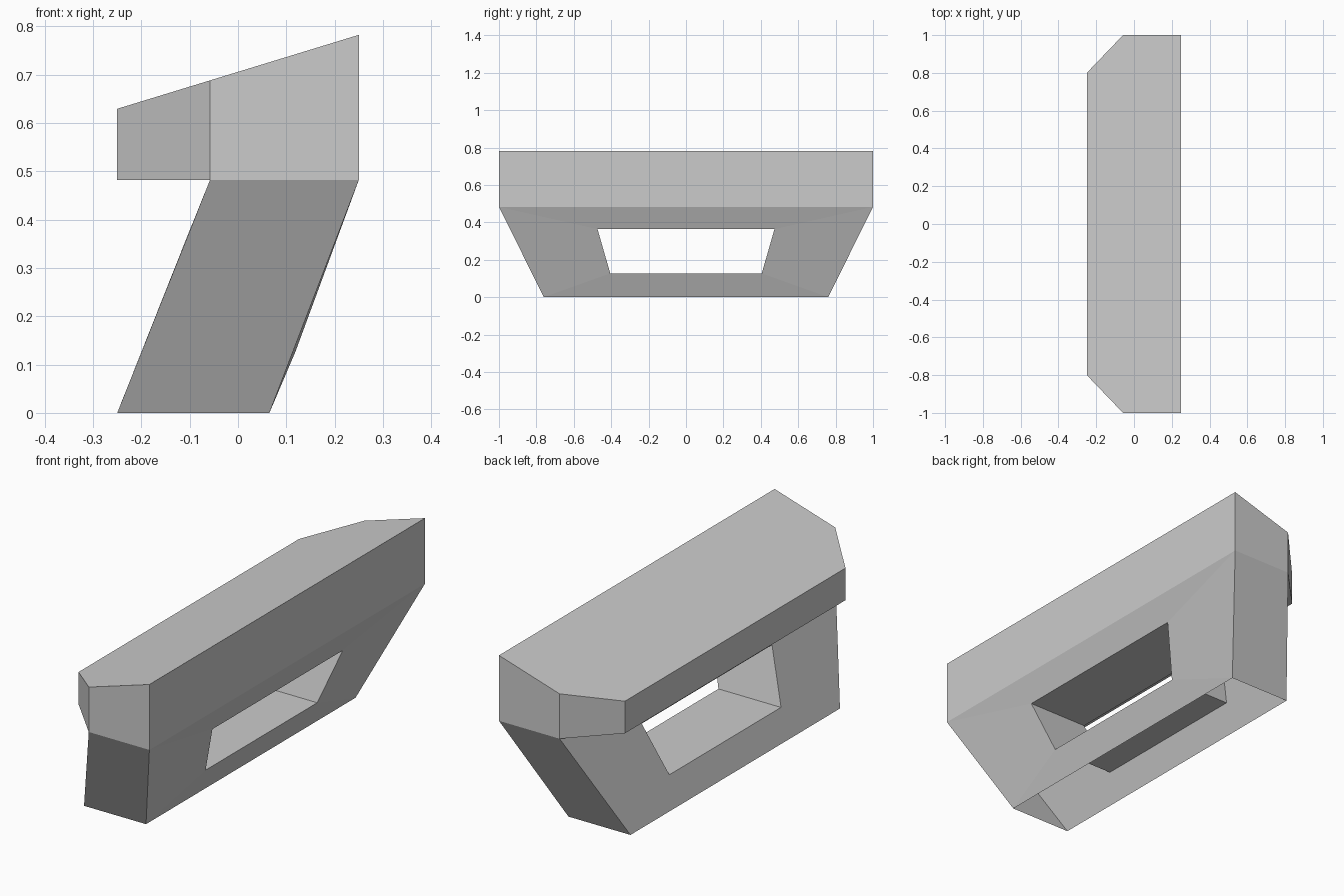
import bpy, bmesh

cube = bpy.data.objects.get("Cube")
if cube:
    bpy.data.objects.remove(cube, do_unlink=True)

# Single grey paint
grey = bpy.data.materials.new("plain grey")
grey.use_nodes = True
colour = (0.6, 0.6, 0.6, 1)
grey.diffuse_color = colour
grey.node_tree.nodes["Principled BSDF"].inputs["Base Color"].default_value = colour

TOP = 0.482      # height where the base meets the slab
BACK = -0.058    # rear edge of the base at that height


def bridge(bm, a, b):
    """Join two closed loops of vertices with quads."""
    for i in range(len(a)):
        j = (i + 1) % len(a)
        bm.faces.new((a[i], a[j], b[j], b[i]))


def finish(bm, name):
    bmesh.ops.recalc_face_normals(bm, faces=bm.faces)
    mesh = bpy.data.meshes.new(name)
    bm.to_mesh(mesh)
    bm.free()
    mesh.materials.append(grey)
    obj = bpy.data.objects.new(name, mesh)
    bpy.context.collection.objects.link(obj)


# Top slab: chamfered outline with a sloping upper face
bm = bmesh.new()
half = [(0.25, 1), (BACK, 1), (-0.25, 0.8)]
outline = half + [(x, -y) for x, y in reversed(half)]
low = [bm.verts.new((x, y, TOP)) for x, y in outline]
high = [bm.verts.new((x, y, 0.706 + 0.306 * x)) for x, y in outline]
bridge(bm, low, high)
bm.faces.new(high)
bm.faces.new(low[1:5])   # underside of the overhang only
finish(bm, "top_slab")


# Leaning base: hollow, open below, with a tapered window through it
def wall(bm, bottom_x, top_x, hole_low_x, hole_high_x):
    def loop(yb, zb, yt, zt, xb, xt):
        return [bm.verts.new(p) for p in
                ((xb, -yb, zb), (xb, yb, zb), (xt, yt, zt), (xt, -yt, zt))]
    outer = loop(0.76, 0, 1, TOP, bottom_x, top_x)
    hole = loop(0.405, 0.127, 0.473, 0.363, hole_low_x, hole_high_x)
    bridge(bm, outer, hole)
    return outer, hole


bm = bmesh.new()
front, front_hole = wall(bm, 0.065, 0.25, 0.119, 0.201)
rear, rear_hole = wall(bm, -0.25, BACK, -0.199, -0.106)
bridge(bm, front_hole, rear_hole)
for i, j in ((0, 3), (1, 2)):   # end panels
    bm.faces.new((front[i], front[j], rear[j], rear[i]))
finish(bm, "leaning_base")
